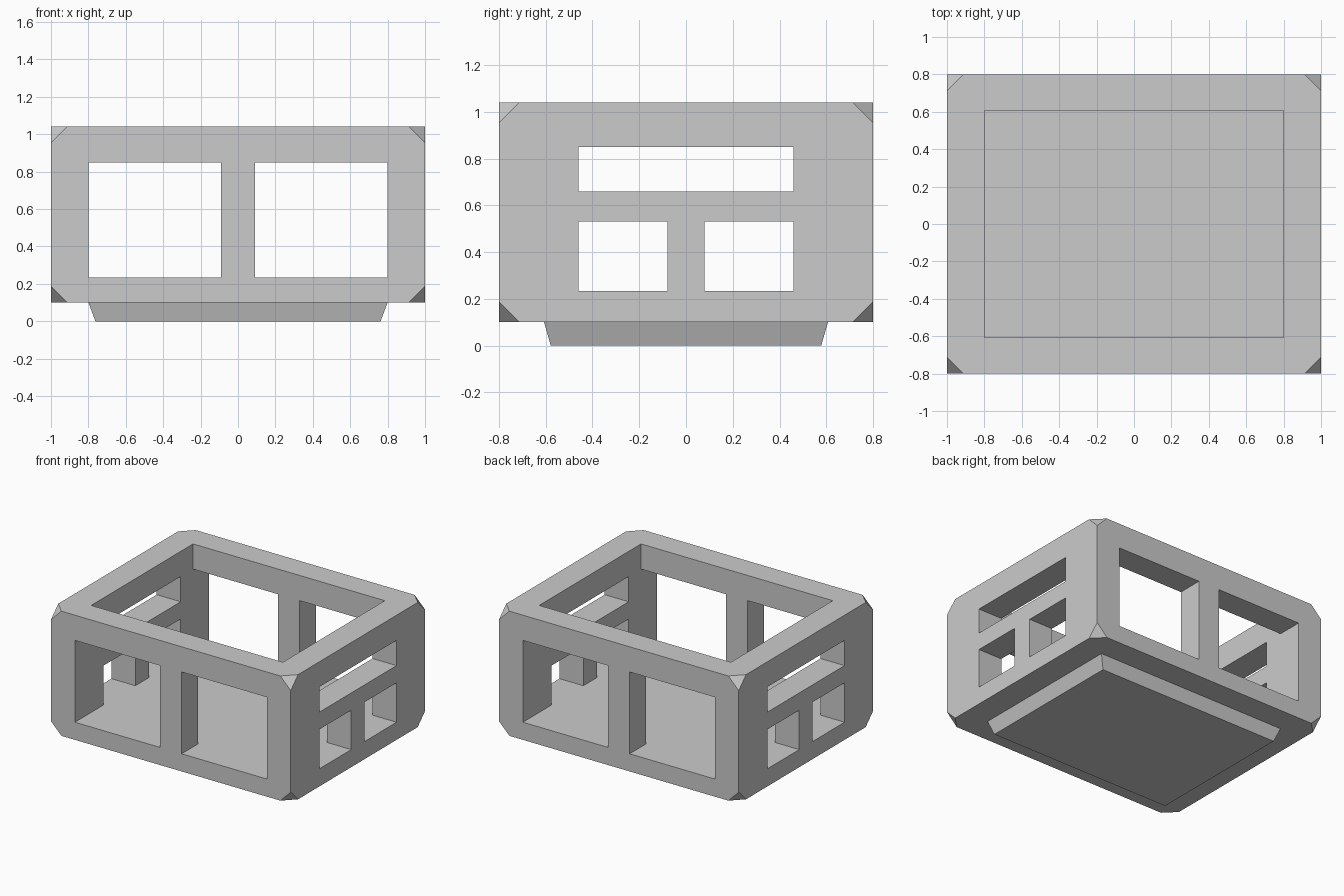
import bpy, bmesh

if "Cube" in bpy.data.objects:
    bpy.data.objects.remove(bpy.data.objects["Cube"])

FLOOR, RIM, SILL = 0.1, 1.04, 0.233


def box(name, x, y, z, corner=0.0, foot=(1.0, 1.0)):
    """Box from (min, max) ranges, with optional cut corners and scaled underside."""
    bm = bmesh.new()
    bmesh.ops.create_cube(bm, size=1)
    for v in bm.verts:
        low = v.co.z < 0
        v.co = [r[0] if c < 0 else r[1] for c, r in zip(v.co, (x, y, z))]
        if low:
            v.co.x *= foot[0]
            v.co.y *= foot[1]
    if corner:
        bmesh.ops.bevel(bm, geom=bm.verts[:], offset=corner, segments=1,
                        profile=0.5, affect='VERTICES')
    bmesh.ops.recalc_face_normals(bm, faces=bm.faces[:])
    mesh = bpy.data.meshes.new(name)
    bm.to_mesh(mesh)
    bm.free()
    obj = bpy.data.objects.new(name, mesh)
    bpy.context.collection.objects.link(obj)
    return obj


def cut(target, *ranges):
    cutter = box("cutter", *ranges)
    cutter.hide_render = True
    mod = target.modifiers.new("opening", 'BOOLEAN')
    mod.operation, mod.solver, mod.object = 'DIFFERENCE', 'EXACT', cutter
    bpy.context.view_layer.objects.active = target
    bpy.ops.object.modifier_apply(modifier=mod.name)
    bpy.data.objects.remove(cutter)


# Outer shell with cut corners
frame = box("crate_frame", (-1, 1), (-0.8, 0.8), (FLOOR, RIM), corner=0.087)

# Open-topped cavity
cut(frame, (-0.8, 0.8), (-0.607, 0.607), (SILL, 1.3))

# Paired front/back windows and lower side windows
for a, b in ((0.09, 0.8), (-0.8, -0.09)):
    cut(frame, (a, b), (-1.2, 1.2), (SILL, 0.85))
for a, b in ((0.08, 0.46), (-0.46, -0.08)):
    cut(frame, (-1.4, 1.4), (a, b), (SILL, 0.53))

# Long upper slot through both sides
cut(frame, (-1.4, 1.4), (-0.46, 0.46), (0.66, 0.85))

# Tapered foot
box("tapered_base", (-0.8, 0.8), (-0.607, 0.607), (0, FLOOR), foot=(0.953, 0.953))
